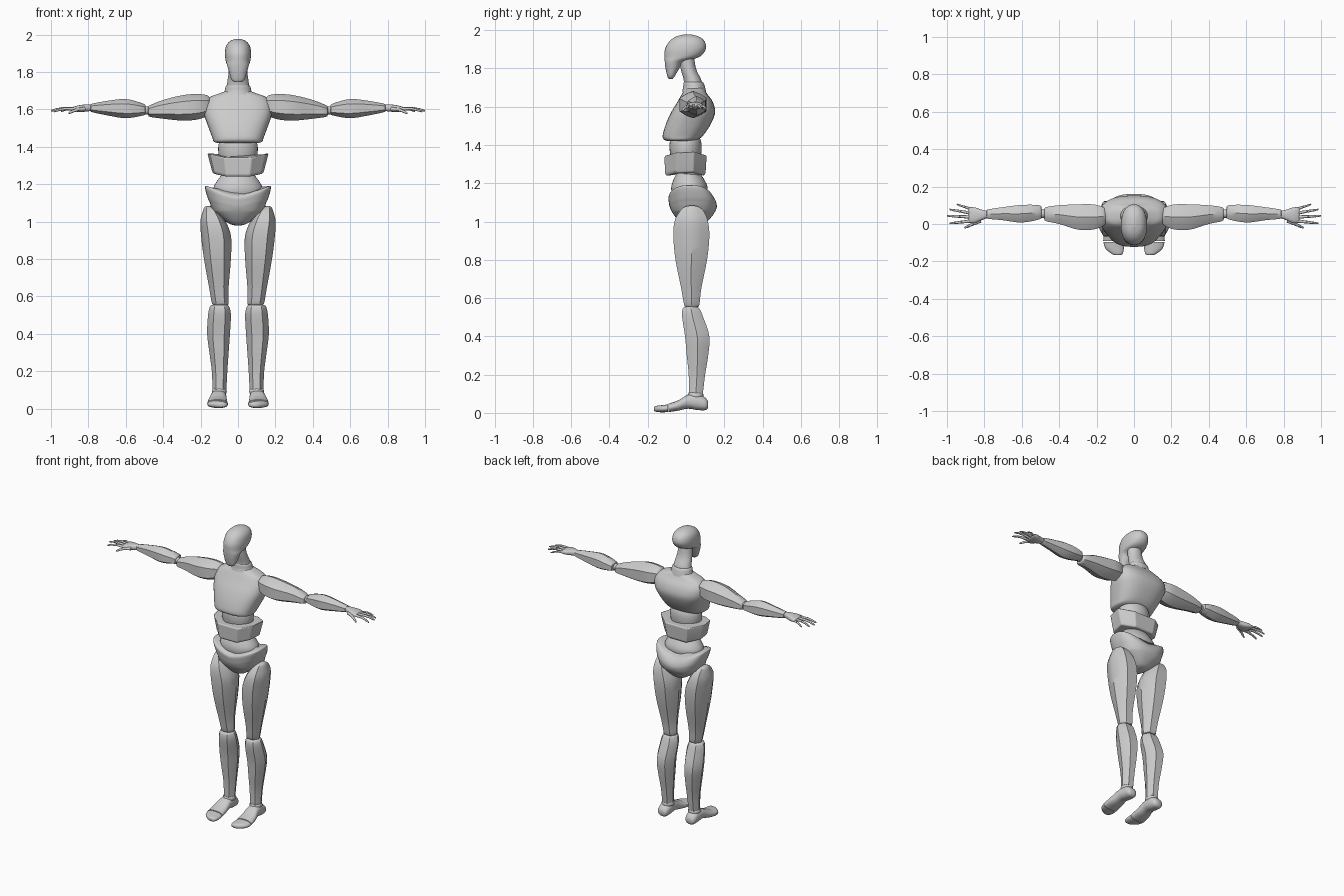
import bpy
import bmesh
from math import sin, cos, pi, radians
from mathutils import Vector

default = bpy.data.objects.get("Cube")
if default:
    bpy.data.objects.remove(default, do_unlink=True)

grey = bpy.data.materials.new("light_grey")
grey.use_nodes = True
grey.diffuse_color = (0.6, 0.6, 0.6, 1)
grey.node_tree.nodes["Principled BSDF"].inputs["Base Color"].default_value = grey.diffuse_color


def add_part(name, bm, mirror=False, bevel=0, angle=35):
    """Turn a bmesh into a shaded object, optionally with a mirrored twin."""
    bmesh.ops.recalc_face_normals(bm, faces=bm.faces)
    mesh = bpy.data.meshes.new(name)
    bm.to_mesh(mesh)
    bm.free()
    mesh.materials.append(grey)
    obj = bpy.data.objects.new(name, mesh)
    bpy.context.collection.objects.link(obj)
    mesh.shade_smooth()
    mesh.set_sharp_from_angle(angle=radians(angle))
    if mirror:
        mod = obj.modifiers.new("Mirror", 'MIRROR')
        mod.use_mirror_merge = False
    if bevel:
        mod = obj.modifiers.new("Bevel", 'BEVEL')
        mod.width = bevel
        mod.segments = 2
        mod.limit_method = 'ANGLE'
        mod.angle_limit = radians(angle)
        mod.harden_normals = True
    return obj


def rounded(power=2.0, count=32):
    """Superellipse cross-section in the unit square."""
    def bend(c):
        return (1 if c > 0 else -1) * abs(c) ** (2 / power)
    return [(bend(cos(2 * pi * i / count)), bend(sin(2 * pi * i / count)))
            for i in range(count)]


def faceted(bulge=1.07):
    """Hexagon with pointed ends on the first axis and softly bulged sides."""
    corners = [(1, 0), (.5, 1), (-.5, 1), (-1, 0), (-.5, -1), (.5, -1)]
    points = []
    for (a, b), (c, d) in zip(corners, corners[1:] + corners[:1]):
        k = bulge if b != d else 1.0
        points += [(a, b), ((a + c) / 2 * k, (b + d) / 2 * k)]
    return points


def smooth_rings(rings, steps):
    """Catmull-Rom interpolation between the given rings."""
    pts = [rings[0]] + list(rings) + [rings[-1]]
    result = []
    for p, q, r, s in zip(pts, pts[1:], pts[2:], pts[3:]):
        for i in range(steps):
            t = i / steps
            result.append([b + t / 2 * (c - a + t * (2*a - 5*b + 4*c - d + t * (3*b - a - 3*c + d)))
                           for a, b, c, d in zip(p, q, r, s)])
    return result + [list(rings[-1])]


def loft(name, axis, section, rings, steps=4, **options):
    """Skin a section through rings of (position, a min, a max, b min, b max[, lift])."""
    bm = bmesh.new()
    loops = []
    for ring in smooth_rings(rings, steps):
        t, a0, a1, b0, b1 = ring[:5]
        lift = ring[5] if len(ring) > 5 else 0
        loop = []
        for u, v in section:
            a = (a0 + a1) / 2 + u * (a1 - a0) / 2
            b = (b0 + b1) / 2 + v * (b1 - b0) / 2
            h = t + lift * abs(u) ** 1.4
            co = {'z': (a, b, h), 'x': (h, b, a), 'y': (a, h, b)}[axis]
            loop.append(bm.verts.new(co))
        loops.append(loop)
    n = len(section)
    for low, high in zip(loops, loops[1:]):
        for i in range(n):
            j = (i + 1) % n
            bm.faces.new((low[i], low[j], high[j], high[i]))
    bm.faces.new(loops[0])
    bm.faces.new(loops[-1])
    return add_part(name, bm, **options)


def trunk(name, section, rings, **options):
    """Vertical loft centred on x: rings of (z, half width, y min, y max[, lift])."""
    full = [(r[0], -r[1], *r[1:]) for r in rings]
    return loft(name, 'z', section, full, **options)


def joint(name, centre, size):
    """Mirrored ball joint."""
    bm = bmesh.new()
    bmesh.ops.create_uvsphere(bm, u_segments=20, v_segments=12, radius=1)
    bmesh.ops.scale(bm, vec=size, verts=bm.verts)
    bmesh.ops.translate(bm, vec=centre, verts=bm.verts)
    add_part(name, bm, mirror=True)


def finger(name, base, tip, radius):
    """Three tapered bones from knuckle to tip with a gentle droop."""
    base, tip = Vector(base), Vector(tip)
    bm = bmesh.new()
    stops = [0, .45, .75, 1]
    spots = [base.lerp(tip, s) + Vector((0, 0, .008 * sin(pi * s))) for s in stops]
    for i, (p, q) in enumerate(zip(spots, spots[1:])):
        way = q - p
        made = bmesh.ops.create_cone(
            bm, segments=8, cap_ends=True, depth=way.length,
            radius1=radius * (1 - .15 * i), radius2=radius * (.75 - .15 * i))
        turn = way.to_track_quat('Z', 'Y').to_matrix()
        bmesh.ops.rotate(bm, verts=made["verts"], matrix=turn)
        bmesh.ops.translate(bm, verts=made["verts"], vec=(p + q) / 2)
    add_part(name, bm, mirror=True, angle=50)


# Head: cranium with the face plate reaching down in front
trunk("head", rounded(2.2), [
    (1.745, .018, -.09, -.07), (1.76, .035, -.098, -.058), (1.8, .048, -.107, -.035),
    (1.835, .058, -.111, -.01), (1.86, .066, -.112, .07), (1.9, .07, -.11, .103),
    (1.94, .063, -.088, .098), (1.965, .042, -.055, .07), (1.977, .012, -.015, .03)], angle=50)

# Neck and collar
trunk("neck", rounded(), [
    (1.7, .063, -.01, .09), (1.74, .058, -.012, .08),
    (1.8, .05, -.028, .052), (1.88, .045, -.04, .04)])
trunk("collar", rounded(), [
    (1.68, .08, -.02, .105), (1.7, .071, -.015, .1), (1.722, .066, -.013, .093),
    (1.73, .058, -.01, .085)])

# Chest
trunk("chest", rounded(2.6, 40), [
    (1.42, .11, -.095, .02), (1.428, .13, -.115, .06), (1.45, .138, -.122, .09),
    (1.51, .16, -.105, .13), (1.57, .18, -.078, .152), (1.625, .18, -.045, .14),
    (1.665, .15, -.022, .112), (1.685, .1, -.01, .1), (1.7, .06, 0, .09)], angle=50)

# Abdomen balls
trunk("upper_abdomen", rounded(), [
    (1.28, .085, -.06, .06), (1.34, .1, -.08, .077), (1.39, .106, -.086, .082),
    (1.43, .098, -.08, .075), (1.47, .07, -.05, .05)])
trunk("lower_abdomen", rounded(), [
    (1.09, .1, -.05, .08), (1.14, .125, -.072, .105), (1.18, .131, -.077, .112),
    (1.22, .11, -.065, .095), (1.27, .07, -.04, .06)])

# Waist band: faceted and raised at the sides
half = [(.45, -1), (.9, -.45), (1, .4), (.5, 1)]
band = half + [(-u, v) for u, v in reversed(half)]
trunk("waist_band", band, [
    (1.228, .135, -.1, .095, .03), (1.24, .14, -.11, .102, .03),
    (1.33, .165, -.112, .108, .037)], steps=1, bevel=.008, angle=25)

# Pelvis: raised hips, tapering to the crotch
trunk("pelvis", rounded(2.5, 40), [
    (.98, .02, .01, .07), (.99, .05, -.025, .1), (1.03, .105, -.06, .138, .015),
    (1.07, .15, -.083, .16, .03), (1.1, .168, -.09, .157, .045),
    (1.125, .176, -.092, .14, .06), (1.14, .165, -.08, .12, .05)], angle=50)

# Legs
joint("hip_joints", (.09, .02, 1.03), (.04, .035, .035))
loft("thighs", 'z', faceted(), [
    (.555, .06, .13, 0, .06), (.565, .05, .14, -.01, .07), (.65, .05, .155, -.025, .08),
    (.8, .038, .182, -.055, .11), (.92, .037, .197, -.066, .122),
    (1, .065, .201, -.06, .115), (1.05, .1, .19, -.035, .095),
    (1.075, .13, .18, -.01, .07), (1.083, .15, .17, .02, .045)], mirror=True)
joint("knees", (.098, .03, .558), (.035, .032, .03))
loft("calves", 'z', faceted(), [
    (.1, .062, .136, .015, .088), (.2, .057, .14, .014, .1), (.3, .05, .153, .004, .116),
    (.4, .043, .165, -.005, .122), (.5, .038, .16, -.02, .09),
    (.545, .047, .15, -.017, .07), (.555, .06, .135, 0, .055)], mirror=True)
joint("ankles", (.1, .05, .09), (.04, .042, .03))

# Feet and toe caps
loft("feet", 'y', rounded(2.3, 24), [
    (-.092, .054, .165, .004, .048), (-.04, .058, .16, .012, .066),
    (.01, .062, .148, .022, .095), (.06, .062, .144, .015, .1),
    (.1, .068, .14, .014, .08), (.115, .08, .128, .025, .06)], mirror=True, angle=50)
loft("toe_caps", 'y', rounded(2.3, 24), [
    (-.167, .072, .1, .012, .03), (-.158, .06, .122, .006, .036),
    (-.13, .054, .153, .003, .04), (-.095, .055, .164, .004, .044)], mirror=True, angle=50)

# Arms
loft("upper_arms", 'x', faceted(), [
    (.145, 1.6, 1.655, .01, .07), (.165, 1.565, 1.675, -.01, .09),
    (.22, 1.545, 1.682, -.03, .105), (.3, 1.54, 1.675, -.03, .105),
    (.4, 1.55, 1.65, 0, .1), (.47, 1.56, 1.622, .015, .09),
    (.48, 1.57, 1.612, .028, .075)], mirror=True)
joint("elbows", (.49, .055, 1.594), (.025, .024, .022))
loft("forearms", 'x', faceted(), [
    (.495, 1.578, 1.615, .04, .08), (.505, 1.568, 1.63, .025, .1),
    (.6, 1.553, 1.655, .008, .102), (.7, 1.568, 1.645, .02, .09),
    (.78, 1.585, 1.63, .028, .078), (.787, 1.592, 1.622, .036, .07)], mirror=True)

# Hands
loft("palms", 'x', rounded(2.6, 20), [
    (.775, 1.593, 1.623, .036, .068), (.81, 1.588, 1.626, .022, .075),
    (.85, 1.586, 1.622, .005, .088), (.878, 1.59, 1.614, .006, .09),
    (.884, 1.597, 1.608, .012, .085)], mirror=True, angle=50)
finger("thumbs", (.82, .018, 1.602), (.905, -.02, 1.578), .011)
finger("index_fingers", (.872, .016, 1.602), (.985, .003, 1.588), .0095)
finger("middle_fingers", (.876, .037, 1.603), (1, .044, 1.592), .0095)
finger("ring_fingers", (.876, .059, 1.602), (.986, .078, 1.59), .009)
finger("little_fingers", (.868, .079, 1.6), (.946, .105, 1.588), .008)
